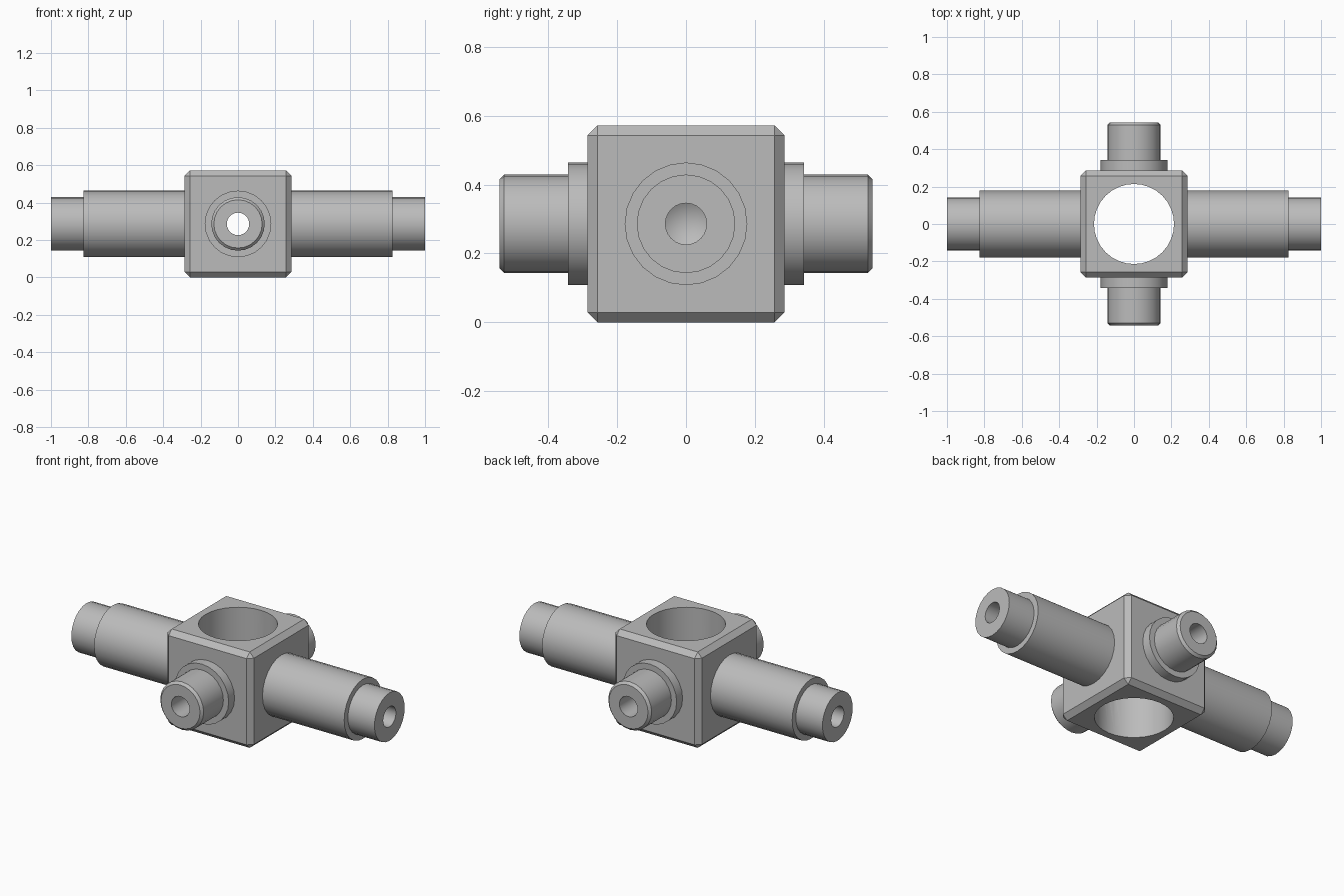
import bpy, bmesh, math
from mathutils import Matrix, Vector

if "Cube" in bpy.data.objects:
    bpy.data.objects.remove(bpy.data.objects["Cube"])

HALF = 0.286            # half the block, also its centre height
CENTRE = Vector((0, 0, HALF))
PIN, SLEEVE, DRILL, BORE = 0.143, 0.178, 0.06, 0.214
SEAT = HALF - 0.003     # arms sink slightly into the block

steel = bpy.data.materials.new("steel grey")
steel.use_nodes = True
GREY = (0.5, 0.5, 0.5, 1)
steel.diffuse_color = GREY
steel.node_tree.nodes["Principled BSDF"].inputs["Base Color"].default_value = GREY


def finish(name, bm):
    bmesh.ops.recalc_face_normals(bm, faces=bm.faces)
    mesh = bpy.data.meshes.new(name)
    bm.to_mesh(mesh)
    bm.free()
    mesh.materials.append(steel)
    obj = bpy.data.objects.new(name, mesh)
    bpy.context.collection.objects.link(obj)
    return obj


def smooth(obj):
    bpy.ops.object.select_all(action="DESELECT")
    obj.select_set(True)
    bpy.context.view_layer.objects.active = obj
    bpy.ops.object.shade_smooth_by_angle(angle=math.radians(25))


def lathe(name, profile, direction, segments=24):
    """Revolve (radius, distance) points about an axis through the block centre."""
    bm = bmesh.new()
    verts = [bm.verts.new((r, 0, d)) for r, d in profile]
    edges = [bm.edges.new(pair) for pair in zip(verts, verts[1:])]
    bmesh.ops.spin(bm, geom=verts + edges, axis=(0, 0, 1), cent=(0, 0, 0),
                   angle=math.tau, steps=segments)
    bmesh.ops.remove_doubles(bm, verts=bm.verts, dist=0.0001)
    turn = Vector(direction).to_track_quat("Z", "Y").to_matrix().to_4x4()
    bmesh.ops.transform(bm, matrix=Matrix.Translation(CENTRE) @ turn, verts=bm.verts)
    return finish(name, bm)


def cutter(name, radius, direction, segments):
    reach = 0.5
    obj = lathe(name, [(0, -reach), (radius, -reach), (radius, reach), (0, reach)],
                direction, segments)
    obj.hide_render = True
    obj.hide_viewport = True
    return obj


# Chamfered centre block with a vertical bore and a cross drilling
bm = bmesh.new()
bmesh.ops.create_cube(bm, size=2 * HALF, matrix=Matrix.Translation(CENTRE))
bmesh.ops.bevel(bm, geom=bm.edges[:], offset=0.029, segments=1, affect="EDGES")
block = finish("centre_block", bm)
tools = [cutter("bore_cutter", BORE, (0, 0, 1), 32),
         cutter("drill_cutter", DRILL, (0, 1, 0), 24)]
for tool in tools:
    mod = block.modifiers.new(tool.name, "BOOLEAN")
    mod.object = tool
    mod.operation = "DIFFERENCE"
    mod.solver = "EXACT"
bpy.context.view_layer.update()
depsgraph = bpy.context.evaluated_depsgraph_get()
cut_mesh = bpy.data.meshes.new_from_object(block.evaluated_get(depsgraph))
block.modifiers.clear()
block.data = cut_mesh
for tool in tools:
    bpy.data.objects.remove(tool)
smooth(block)

# Long stepped shafts with blind, cone-ended drillings
shaft = [(SLEEVE, SEAT), (SLEEVE, 0.825), (PIN, 0.825), (PIN, 1),
         (DRILL, 1), (DRILL, 0.8), (0, 0.765)]
for side, sign in (("left", 1), ("right", -1)):
    smooth(lathe(side + "_shaft", shaft, (sign, 0, 0)))

# Short collared spigots, chamfered and drilled through to the bore
CHAMFER = 0.014
spigot = [(SLEEVE, SEAT), (SLEEVE, 0.342), (PIN, 0.342), (PIN, 0.542 - CHAMFER),
          (PIN - CHAMFER, 0.542), (DRILL, 0.542), (DRILL, SEAT)]
for side, sign in (("front", -1), ("back", 1)):
    smooth(lathe(side + "_spigot", spigot, (0, sign, 0)))
